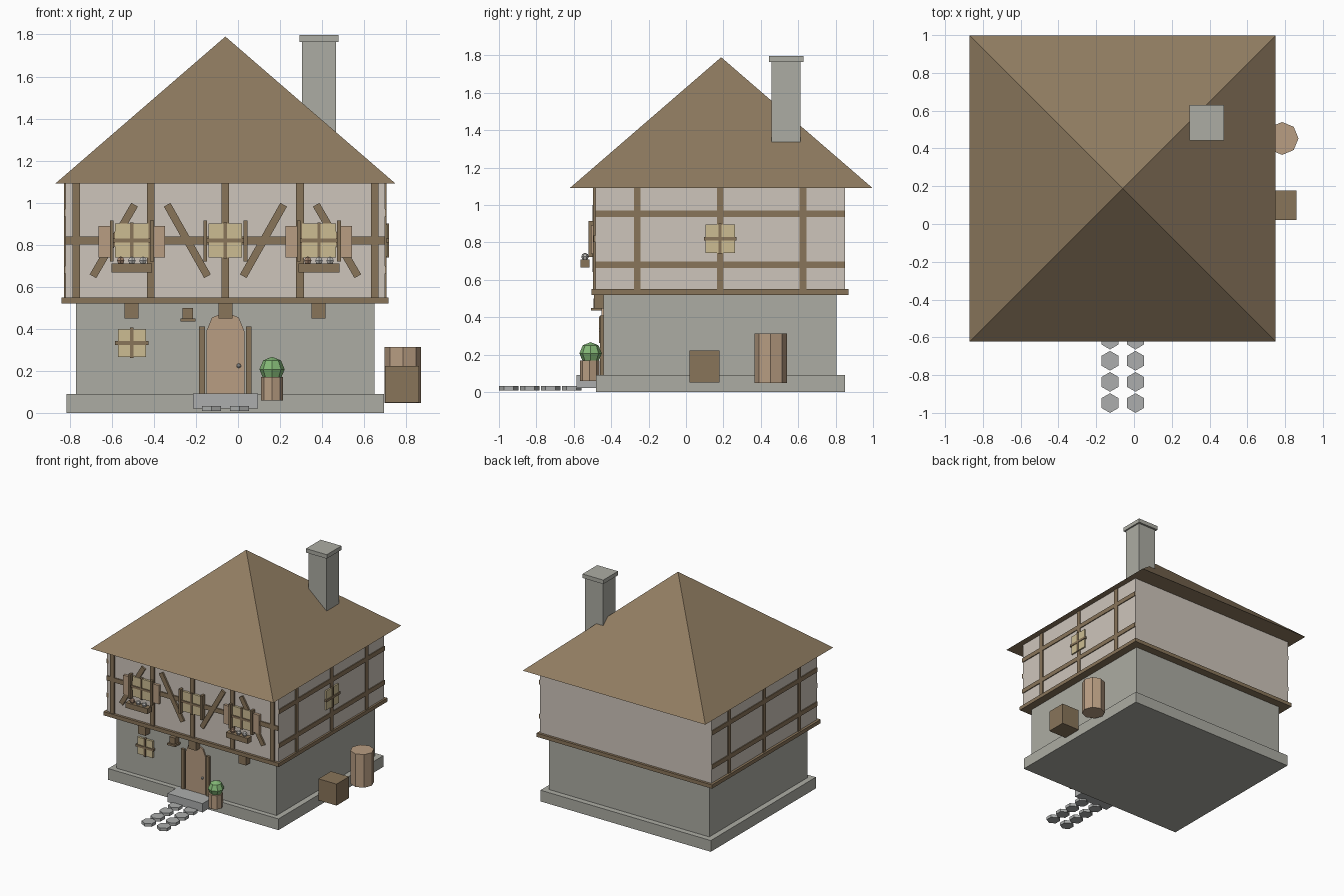
import bpy
import math
from mathutils import Vector

if "Cube" in bpy.data.objects:
    bpy.data.objects.remove(bpy.data.objects["Cube"])


def material(name, r, g, b):
    # sRGB 0-255 converted to linear
    col = [((c / 255 + 0.055) / 1.055) ** 2.4 for c in (r, g, b)] + [1]
    m = bpy.data.materials.new(name)
    m.use_nodes = True
    m.diffuse_color = col
    m.node_tree.nodes["Principled BSDF"].inputs["Base Color"].default_value = col
    return m


STONE = material("grey stone", 172, 172, 163)
PAVING = material("paving stone", 172, 174, 173)
PLASTER = material("cream plaster", 206, 197, 187)
TIMBER = material("brown timber", 137, 117, 90)
ROOF = material("brown roof", 144, 124, 97)
WOOD = material("light wood", 184, 157, 130)
GLASS = material("warm glass", 204, 188, 146)
LEAF = material("leaf green", 131, 183, 118)
PETAL = material("pale petal", 190, 188, 184)
BUD = material("tan petal", 165, 135, 112)


def finish(name, mat):
    ob = bpy.context.object
    ob.name = name
    ob.data.materials.append(mat)
    return ob


def box(name, mat, x, y, z):
    """Box from (min, max) ranges."""
    bpy.ops.mesh.primitive_cube_add(size=1, location=[sum(r) / 2 for r in (x, y, z)])
    bpy.context.object.scale = [r[1] - r[0] for r in (x, y, z)]
    return finish(name, mat)


def prism(name, mat, loc, radius, depth, sides=8, turn=0):
    bpy.ops.mesh.primitive_cylinder_add(vertices=sides, radius=radius, depth=depth,
                                        location=loc, rotation=(0, 0, turn))
    return finish(name, mat)


def ball(name, mat, loc, radius, segments=8, rings=4):
    bpy.ops.mesh.primitive_uv_sphere_add(segments=segments, ring_count=rings,
                                         radius=radius, location=loc)
    return finish(name, mat)


def span(centre, half):
    return (centre - half, centre + half)


CX, CY = -0.06, 0.183      # house centre
T = 0.018                  # half width of a timber

# Walls and floors
box("foundation", STONE, (-0.815, 0.695), (-0.48, 0.85), (0, 0.09))
box("ground_floor", STONE, (-0.77, 0.65), (-0.44, 0.805), (0.09, 0.53))
box("floor_beam", TIMBER, (-0.84, 0.715), (-0.505, 0.87), (0.52, 0.55))
box("upper_floor", PLASTER, (-0.82, 0.70), (-0.485, 0.85), (0.54, 1.09))

# Roof
bpy.ops.mesh.primitive_cone_add(vertices=4, radius1=0.81 * math.sqrt(2), radius2=0,
                                depth=0.7, location=(CX, 0.188, 1.44),
                                rotation=(0, 0, math.pi / 4))
finish("roof", ROOF)

# Chimney
box("chimney", STONE, (0.305, 0.465), (0.458, 0.613), (1.25, 1.77))
box("chimney_cap", STONE, (0.293, 0.477), (0.443, 0.629), (1.765, 1.797))

# Front timber frame
for i in range(5):
    box("front_post", TIMBER, span(CX + (i - 2) * 0.355, T), (-0.497, -0.48), (0.55, 1.09))
box("front_rail", TIMBER, (-0.82, 0.70), (-0.495, -0.48), span(0.82, T))

# Diagonal braces, mirrored about the house centre
for side in (-1, 1):
    for top, bottom in ((0.432, 0.63), (0.277, 0.085)):
        a = Vector((CX + side * top, -0.488, 0.99))
        b = Vector((CX + side * bottom, -0.488, 0.65))
        d = a - b
        bpy.ops.mesh.primitive_cube_add(size=1, location=(a + b) / 2,
                                        rotation=(0, math.atan2(d.x, d.z), 0))
        bpy.context.object.scale = (2 * T, 0.022, d.length)
        finish("front_brace", TIMBER)

# Side timber frames
for name, x in (("left", (0.69, 0.707)), ("right", (-0.827, -0.81))):
    for y in (-0.26, 0.183, 0.626):
        box(name + "_post", TIMBER, x, span(y, T), (0.55, 1.09))
    for z in (0.68, 0.953):
        box(name + "_rail", TIMBER, x, (-0.485, 0.85), span(z, T))


def front_window(x, z, wall, half):
    box("window_glass", GLASS, span(x, half), (wall - 0.018, wall), span(z, half))
    front = (wall - 0.025, wall)
    box("window_mullion", TIMBER, span(x, 0.008), front, span(z, half + 0.005))
    box("window_crossbar", TIMBER, span(x, half + 0.012), front, span(z, 0.009))


# Upper windows with jambs
for x in (-0.505, CX, 0.385):
    front_window(x, 0.82, -0.485, 0.08)
    for s in (-1, 1):
        box("window_jamb", TIMBER, span(x + s * 0.096, 0.009), (-0.52, -0.485), span(0.818, 0.097))

# Shutters and flower boxes on the outer windows
for x in (-0.505, 0.385):
    for s in (-1, 1):
        box("shutter", WOOD, span(x + s * 0.129, 0.029), (-0.507, -0.485), span(0.815, 0.075))
    box("flower_box", TIMBER, span(x, 0.097), (-0.565, -0.515), (0.667, 0.71))
    for i, mat in enumerate((BUD, PETAL, PETAL)):
        ball("flower", mat, (x + (i - 1) * 0.053, -0.54, 0.724), 0.02, 6, 4)

# Ground floor window
front_window(-0.505, 0.333, -0.44, 0.067)

# Side window
box("side_glass", GLASS, (0.70, 0.712), span(CY, 0.078), span(0.82, 0.077))
box("side_mullion", TIMBER, (0.70, 0.718), span(CY, 0.008), span(0.82, 0.082))
box("side_crossbar", TIMBER, (0.70, 0.718), span(CY, 0.088), span(0.82, 0.009))

# Brackets under the floor beam
for x in (-0.507, CX, 0.383):
    box("bracket", TIMBER, span(x, 0.033), (-0.493, -0.43), (0.448, 0.525))

# Lantern
box("lantern", TIMBER, span(-0.238, 0.025), (-0.495, -0.44), (0.445, 0.50))
box("lantern_base", TIMBER, span(-0.238, 0.036), (-0.508, -0.44), (0.435, 0.45))

# Door with arched top, jambs and knob
box("door", WOOD, span(CX, 0.09), (-0.452, -0.43), (0.09, 0.39))
arch = prism("door_arch", WOOD, (CX, -0.441, 0.39), 0.09, 0.022)
arch.rotation_euler = (math.pi / 2, 0, 0)
for s in (-1, 1):
    box("door_jamb", TIMBER, span(CX + s * 0.111, 0.014), (-0.46, -0.43), (0.09, 0.41))
ball("door_knob", PETAL, (0.004, -0.458, 0.224), 0.011)

# Step and paving
box("doorstep", PAVING, (-0.215, 0.095), (-0.585, -0.44), (0.022, 0.092))
for x in (-0.127, 0.008):
    for i in range(4):
        prism("path_stone", PAVING, (x, -0.948 + i * 0.112, 0.02), 0.052, 0.024, sides=6)

# Planter and bush
prism("planter", WOOD, (0.162, -0.515, 0.115), 0.053, 0.11)
ball("bush", LEAF, (0.162, -0.51, 0.207), 0.06)

# Barrel and crate
prism("barrel", WOOD, (0.784, 0.453, 0.18), 0.087, 0.265)
box("crate", TIMBER, (0.70, 0.86), (0.02, 0.178), (0.05, 0.222))
